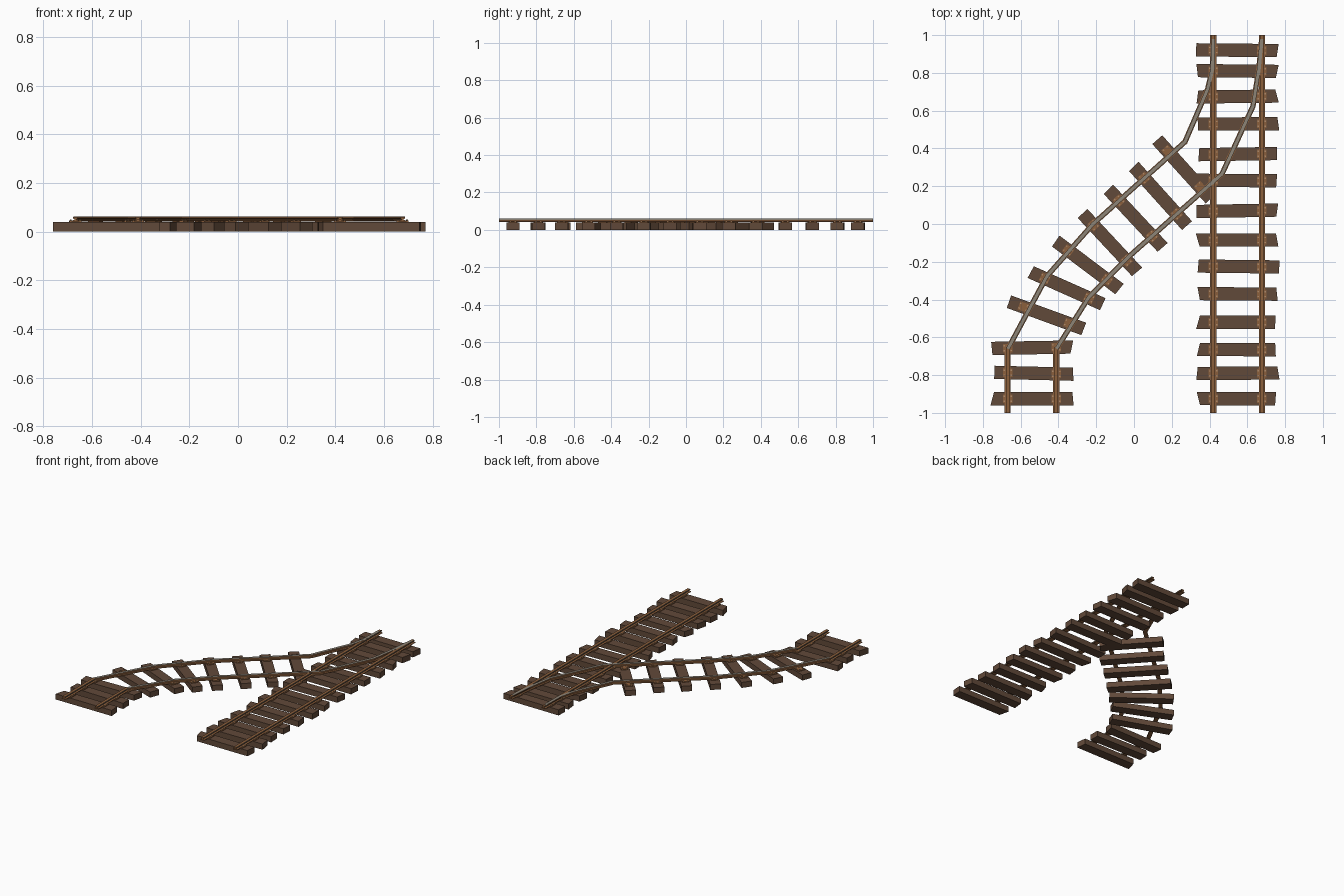
import bpy
import bmesh
import random
from math import radians, cos, sin
from mathutils import Vector, Matrix

random.seed(4)
if "Cube" in bpy.data.objects:
    bpy.data.objects.remove(bpy.data.objects["Cube"], do_unlink=True)


def material(name, r, g, b):
    m = bpy.data.materials.new(name)
    m.use_nodes = True
    m.diffuse_color = (r, g, b, 1)
    m.node_tree.nodes["Principled BSDF"].inputs["Base Color"].default_value = (r, g, b, 1)
    return m


WOOD = material("dark_wood", 0.12, 0.067, 0.041)
RUST = material("rusty_iron", 0.26, 0.115, 0.046)
STEEL = material("worn_steel", 0.27, 0.235, 0.185)
SPIKE = material("pale_rust", 0.42, 0.26, 0.15)

TIE_TOP = 0.04
GAUGE = 0.257
STRAIGHT_X, BRANCH_X = 0.548, -0.54


def finish(name, bm, *mats):
    bmesh.ops.recalc_face_normals(bm, faces=bm.faces)
    mesh = bpy.data.meshes.new(name)
    bm.to_mesh(mesh)
    bm.free()
    for m in mats:
        mesh.materials.append(m)
    obj = bpy.data.objects.new(name, mesh)
    bpy.context.scene.collection.objects.link(obj)
    return obj


def add_box(bm, matrix, size, centre, mat=0):
    place = matrix @ Matrix.Translation(centre) @ Matrix.Diagonal((*size, 1))
    verts = bmesh.ops.create_cube(bm, size=1, matrix=place)["verts"]
    for face in {f for v in verts for f in v.link_faces}:
        face.material_index = mat
    return verts


def sleeper(name, x, y, angle, top=TIE_TOP, skew=0.012):
    """Rough timber with slanted ends, two rail plates and their spikes."""
    place = Matrix.Translation((x, y, 0)) @ Matrix.Rotation(radians(angle), 4, "Z")
    along = Vector((cos(radians(angle)), sin(radians(angle)), 0))
    bm = bmesh.new()
    verts = add_box(bm, place, (0.42, 0.07, top), (0, 0, top / 2))
    # slant each end by sliding its front and back corners apart
    slide = {}
    for v in verts:
        local = place.inverted() @ v.co
        key = (local.x > 0, local.y > 0)
        slide.setdefault(key, random.uniform(-skew, skew))
        v.co += along * slide[key]
    finish(name, bm, WOOD)

    bm = bmesh.new()
    for side in (-1, 1):
        cx = side * GAUGE / 2
        add_box(bm, place, (0.05, 0.046, 0.006), (cx, 0, TIE_TOP + 0.002))
        for dx in (-0.019, 0.019):
            for dy in (-0.013, 0.013):
                add_box(bm, place, (0.007, 0.007, 0.006), (cx + dx, dy, TIE_TOP + 0.007), 1)
    finish(name + "_plates", bm, RUST, SPIKE)


def rail(name, points, steel_top, foot=0.016, head=0.01, top=0.061):
    """Sweep an I-shaped section along a mitred path."""
    base, web = TIE_TOP + 0.002, 0.004
    half = [(foot, base), (foot, base + 0.004), (web, base + 0.006),
            (web, top - 0.009), (head, top - 0.007), (head, top)]
    section = half + [(-x, z) for x, z in reversed(half)]
    path = [Vector(p) for p in points]
    bm = bmesh.new()
    rings = []
    for i, p in enumerate(path):
        before = (p - path[i - 1]).normalized() if i else None
        after = (path[i + 1] - p).normalized() if i < len(path) - 1 else None
        before, after = before or after, after or before
        tangent = (before + after).normalized()
        side = Vector((tangent.y, -tangent.x)) / tangent.dot(after)
        rings.append([bm.verts.new((p.x + side.x * x, p.y + side.y * x, z)) for x, z in section])
    count = len(section)
    worn = {5} if steel_top else {4, 6}
    for a, b in zip(rings, rings[1:]):
        for k in range(count):
            n = (k + 1) % count
            face = bm.faces.new((a[k], a[n], b[n], b[k]))
            face.material_index = int(k in worn)
    for ring in (rings[0], rings[-1]):
        bm.faces.new(ring)
    finish(name, bm, RUST, STEEL)


# Sleepers of the straight track
for i, y in enumerate((0.92, 0.81, 0.675, 0.53, 0.37, 0.23, 0.07,
                       -0.085, -0.225, -0.37, -0.52, -0.665, -0.79, -0.925)):
    sleeper(f"straight_sleeper_{i + 1}", STRAIGHT_X, y, random.uniform(-1, 1))

# Sleepers at the end of the branch
for i, y in enumerate((-0.655, -0.79, -0.925)):
    sleeper(f"branch_end_sleeper_{i + 1}", BRANCH_X, y, random.uniform(-1.5, 1.5))

# Sleepers turning with the curve
for i, (x, y, angle) in enumerate((
        (-0.465, -0.483, -20), (-0.355, -0.34, -24), (-0.246, -0.217, -37),
        (-0.127, -0.10, -47), (0.008, 0.03, -47), (0.14, 0.148, -48), (0.264, 0.29, -48))):
    sleeper(f"curve_sleeper_{i + 1}", x, y, angle, TIE_TOP - 0.001, 0.003)

# Straight rails
for side, label in ((-1, "right"), (1, "left")):
    off = side * GAUGE / 2
    rail(f"straight_rail_{label}", [(STRAIGHT_X + off, -1), (STRAIGHT_X + off, 1)], False)
    rail(f"branch_end_rail_{label}", [(BRANCH_X + off, -1), (BRANCH_X + off, -0.65)], False)

# Curved rails, sitting a touch higher where they cross the straight track
rail("curve_rail_right", [(-0.667, -0.66), (-0.46, -0.275), (-0.217, 0), (0.27, 0.435),
                          (0.39, 0.714), (0.415, 0.82), (0.42, 0.98)], True, 0.014, 0.01, 0.062)
rail("curve_rail_left", [(-0.41, -0.66), (-0.238, -0.386), (-0.03, -0.175), (0.466, 0.265),
                         (0.63, 0.624), (0.661, 0.82), (0.676, 0.98)], True, 0.014, 0.01, 0.062)
